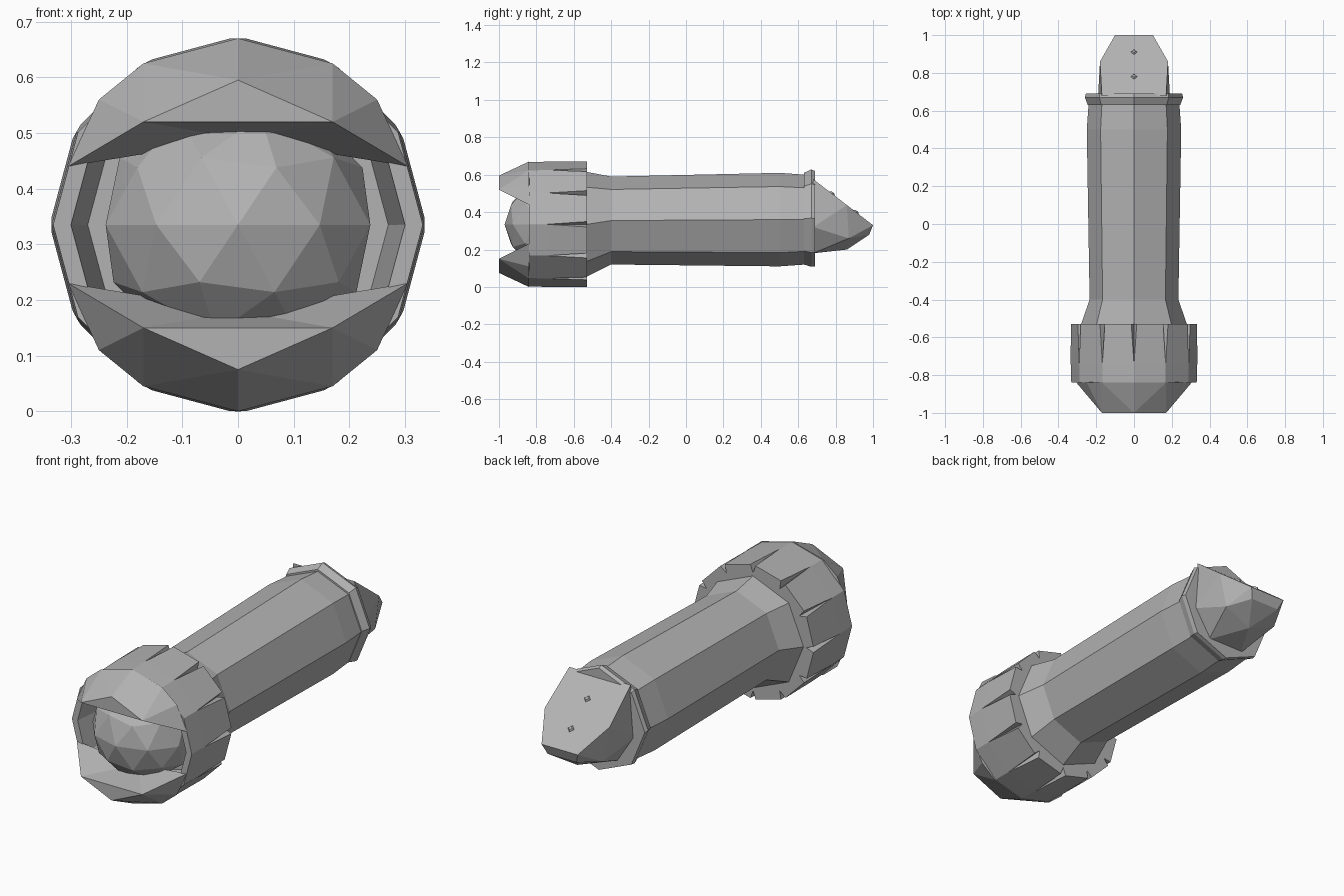
import bpy, bmesh
from math import sin, cos, pi, radians
from mathutils import Matrix

if "Cube" in bpy.data.objects:
    bpy.data.objects.remove(bpy.data.objects["Cube"], do_unlink=True)

grey = bpy.data.materials.new("plain grey")
grey.use_nodes = True
COLOUR = (0.45, 0.45, 0.45, 1)
grey.diffuse_color = COLOUR
grey.node_tree.nodes["Principled BSDF"].inputs["Base Color"].default_value = COLOUR

AXIS = 0.335  # height of the head's centre line


def finish(name, bm):
    bmesh.ops.remove_doubles(bm, verts=bm.verts, dist=0.0005)
    bmesh.ops.recalc_face_normals(bm, faces=bm.faces)
    mesh = bpy.data.meshes.new(name)
    bm.to_mesh(mesh)
    bm.free()
    mesh.materials.append(grey)
    ob = bpy.data.objects.new(name, mesh)
    bpy.context.collection.objects.link(ob)
    return ob


def loft(name, rings):
    """Skin a list of equal-length point rings and cap both ends."""
    bm = bmesh.new()
    loops = [[bm.verts.new(p) for p in ring] for ring in rings]
    n = len(loops[0])
    for a, b in zip(loops, loops[1:]):
        for i in range(n):
            j = (i + 1) % n
            bm.faces.new((a[i], a[j], b[j], b[i]))
    bm.faces.new(loops[0])
    bm.faces.new(loops[-1])
    return finish(name, bm)


def ring(y, r, z, n=8):
    return [(r * cos(2 * pi * i / n), y, z + r * sin(2 * pi * i / n)) for i in range(n)]


# Handle tube and rear collar
loft("handle", [ring(-0.56, 0.285, AXIS), ring(-0.53, 0.28, AXIS), ring(-0.4, 0.235, 0.355),
                ring(0.5, 0.25, 0.36), ring(0.64, 0.24, 0.36)])
loft("rear_collar", [ring(0.63, 0.245, 0.365), ring(0.67, 0.26, 0.368), ring(0.69, 0.255, 0.365)])


# Head shell: twelve panels parted by grooves that fade toward the front
def grooved(y, r, depth, half_angle):
    pts = []
    for k in range(12):
        for side in (-1, 0, 1):
            a = radians(30 * k + side * half_angle)
            rr = r - (depth if side == 0 else 0)
            pts.append((rr * cos(a), y, AXIS + rr * sin(a)))
    return pts


loft("head_shell", [grooved(-0.53, 0.335, 0.04, 2.5), grooved(-0.74, 0.335, 0, 0.05),
                    grooved(-0.84, 0.332, 0, 0.05), grooved(-0.84, 0.3, 0, 0.05),
                    grooved(-0.57, 0.27, 0, 0.05)])


# Upper and lower lips reaching past the lens
def lip(name, flip):
    half = [(0.305, 0.105), (0.25, 0.225), (0.17, 0.29)]
    arc = half + [(0, 0.335)] + [(-x, z) for x, z in reversed(half)]
    bm = bmesh.new()

    def vert(x, y, z):
        return bm.verts.new((x, y, AXIS + flip * z))
    right, left = vert(0.17, -1, 0.185), vert(-0.17, -1, 0.185)
    peak, inner = vert(0, -1, 0.26), vert(0, -0.8, 0.155)
    base = [vert(x, -0.84, z) for x, z in arc]
    tips = [right, right, peak, peak, left, left]
    for i, tip in enumerate(tips):
        bm.faces.new((tip, base[i], base[i + 1]))
        bm.faces.new((inner, base[i + 1], base[i]))
    for face in ((right, left, peak), (right, base[2], peak), (left, peak, base[4]),
                 (left, base[6], inner), (left, inner, right), (right, inner, base[0])):
        bm.faces.new(face)
    finish(name, bm)


lip("upper_lip", 1)
lip("lower_lip", -1)

# Faceted lens
bm = bmesh.new()
bmesh.ops.create_icosphere(bm, subdivisions=2, radius=1)
bmesh.ops.transform(bm, verts=bm.verts, matrix=Matrix.Translation((0, -0.74, AXIS))
                    @ Matrix.Diagonal((0.25, 0.23, 0.23, 1)))
finish("lens", bm)

# Tail cap: sloping flat top over a rounded underside
SLOPE = 0.77


def slope_z(y):
    return 0.33 + SLOPE * (1 - y)


bm = bmesh.new()
plan = [(0.17, 0.68), (0.18, 0.86), (0.1, 1.0)]
under = [(0.19, 0.68, 0.32), (0.1, 0.68, 0.18), (0.15, 0.87, 0.26),
         (0, 0.86, 0.2), (0.08, 0.98, 0.28)]
for s in (-1, 1):
    for x, y, z in [(x, y, slope_z(y)) for x, y in plan] + under:
        bm.verts.new((s * x, y, z))
bmesh.ops.remove_doubles(bm, verts=bm.verts, dist=0.0005)
bmesh.ops.convex_hull(bm, input=bm.verts)
finish("tail_cap", bm)

# Two tiny studs on the sloping face
for name, y in (("front_stud", 0.78), ("rear_stud", 0.91)):
    bm = bmesh.new()
    bmesh.ops.create_cone(bm, cap_ends=True, segments=4, radius1=0.025, radius2=0.01, depth=0.016,
                          matrix=Matrix.Translation((0, y, slope_z(y)))
                          @ Matrix.Rotation(radians(-37.6), 4, "X"))
    finish(name, bm)
